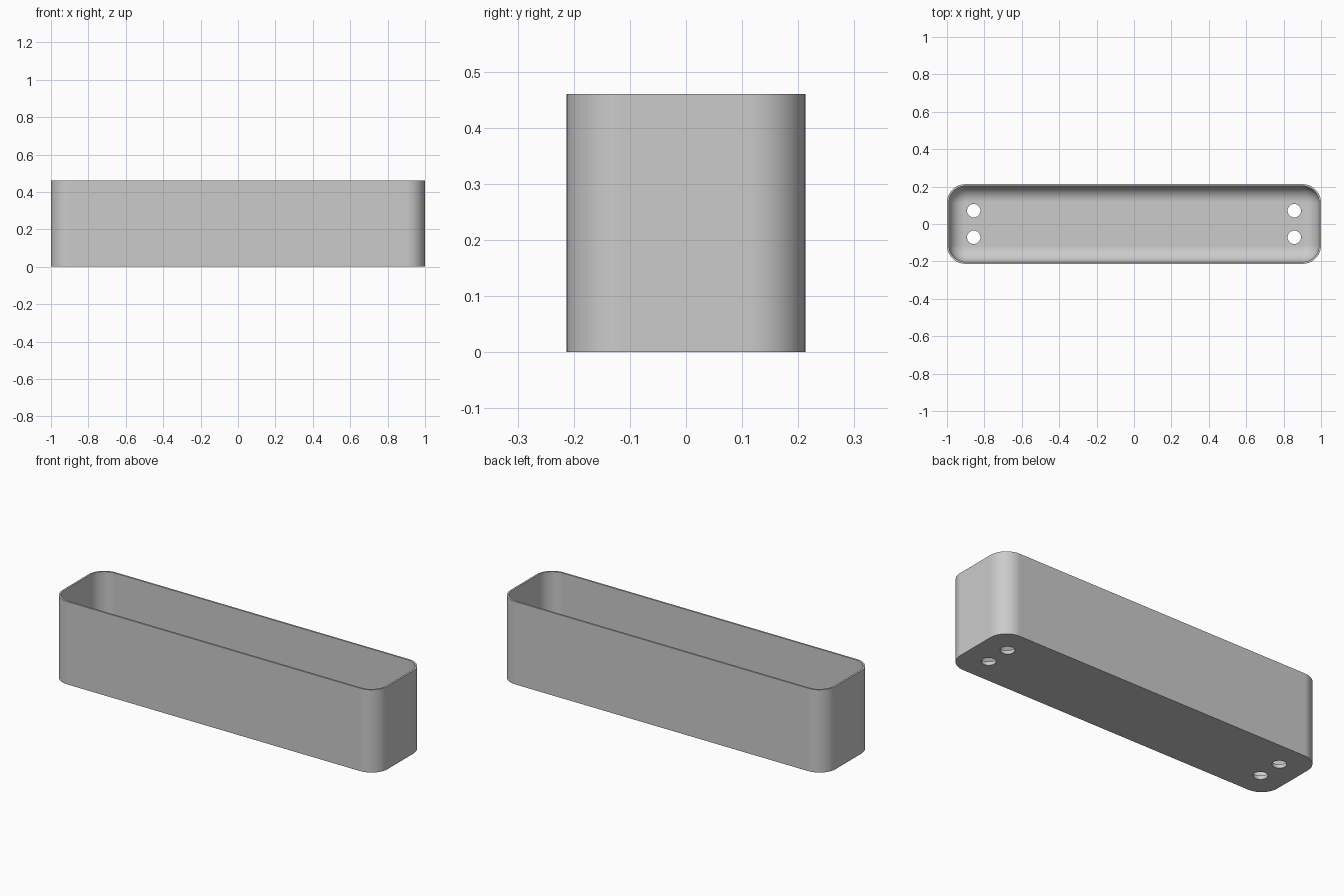
import bpy
import bmesh
from math import cos, sin, pi, radians

if "Cube" in bpy.data.objects:
    bpy.data.objects.remove(bpy.data.objects["Cube"], do_unlink=True)

HALF_X, HALF_Y, HEIGHT = 1.0, 0.213, 0.46
CORNER, WALL, FLOOR, FILLET = 0.1, 0.01, 0.02, 0.085
CORNER_STEPS, FILLET_STEPS = 12, 10

grey = bpy.data.materials.new("plain grey")
grey.use_nodes = True
colour = (0.6, 0.6, 0.6, 1)
grey.diffuse_color = colour
grey.node_tree.nodes["Principled BSDF"].inputs["Base Color"].default_value = colour


def ring(bm, inset, z):
    """Rounded rectangle of vertices, inset from the outer wall."""
    radius = CORNER - inset
    cx, cy = HALF_X - CORNER, HALF_Y - CORNER
    verts = []
    for quarter, (sx, sy) in enumerate(((1, 1), (-1, 1), (-1, -1), (1, -1))):
        for i in range(CORNER_STEPS + 1):
            a = (quarter + i / CORNER_STEPS) * pi / 2
            verts.append(bm.verts.new((sx * cx + radius * cos(a),
                                       sy * cy + radius * sin(a), z)))
    return verts


# Open tray: outer wall, thin rim, inner wall with a rounded floor edge
bm = bmesh.new()
sections = [(0, 0), (0, HEIGHT), (WALL, HEIGHT)]
for i in range(FILLET_STEPS + 1):
    a = i / FILLET_STEPS * pi / 2
    sections.append((WALL + FILLET * (1 - cos(a)), FLOOR + FILLET * (1 - sin(a))))
rings = [ring(bm, inset, z) for inset, z in sections]
for low, high in zip(rings, rings[1:]):
    for i in range(len(low)):
        j = (i + 1) % len(low)
        bm.faces.new((low[i], low[j], high[j], high[i]))
bm.faces.new(rings[0][::-1])
bm.faces.new(rings[-1])
bmesh.ops.recalc_face_normals(bm, faces=bm.faces)
mesh = bpy.data.meshes.new("tray")
bm.to_mesh(mesh)
bm.free()
tray = bpy.data.objects.new("tray", mesh)
bpy.context.collection.objects.link(tray)
mesh.materials.append(grey)

# Four drain holes through the floor
for sx in (-1, 1):
    for sy in (-1, 1):
        bpy.ops.mesh.primitive_cylinder_add(vertices=32, radius=0.036, depth=0.1,
                                            location=(sx * 0.857, sy * 0.071, 0.01))
        cutter = bpy.context.object
        cutter.name = "drain_hole_cutter"
        cut = tray.modifiers.new("drain hole", 'BOOLEAN')
        cut.operation, cut.solver, cut.object = 'DIFFERENCE', 'EXACT', cutter
        bpy.ops.object.select_all(action='DESELECT')
        tray.select_set(True)
        bpy.context.view_layer.objects.active = tray
        bpy.ops.object.modifier_apply(modifier=cut.name)
        bpy.data.objects.remove(cutter, do_unlink=True)

bpy.ops.object.shade_smooth_by_angle(angle=radians(30))
weighted = tray.modifiers.new("even shading", 'WEIGHTED_NORMAL')
weighted.keep_sharp = True
